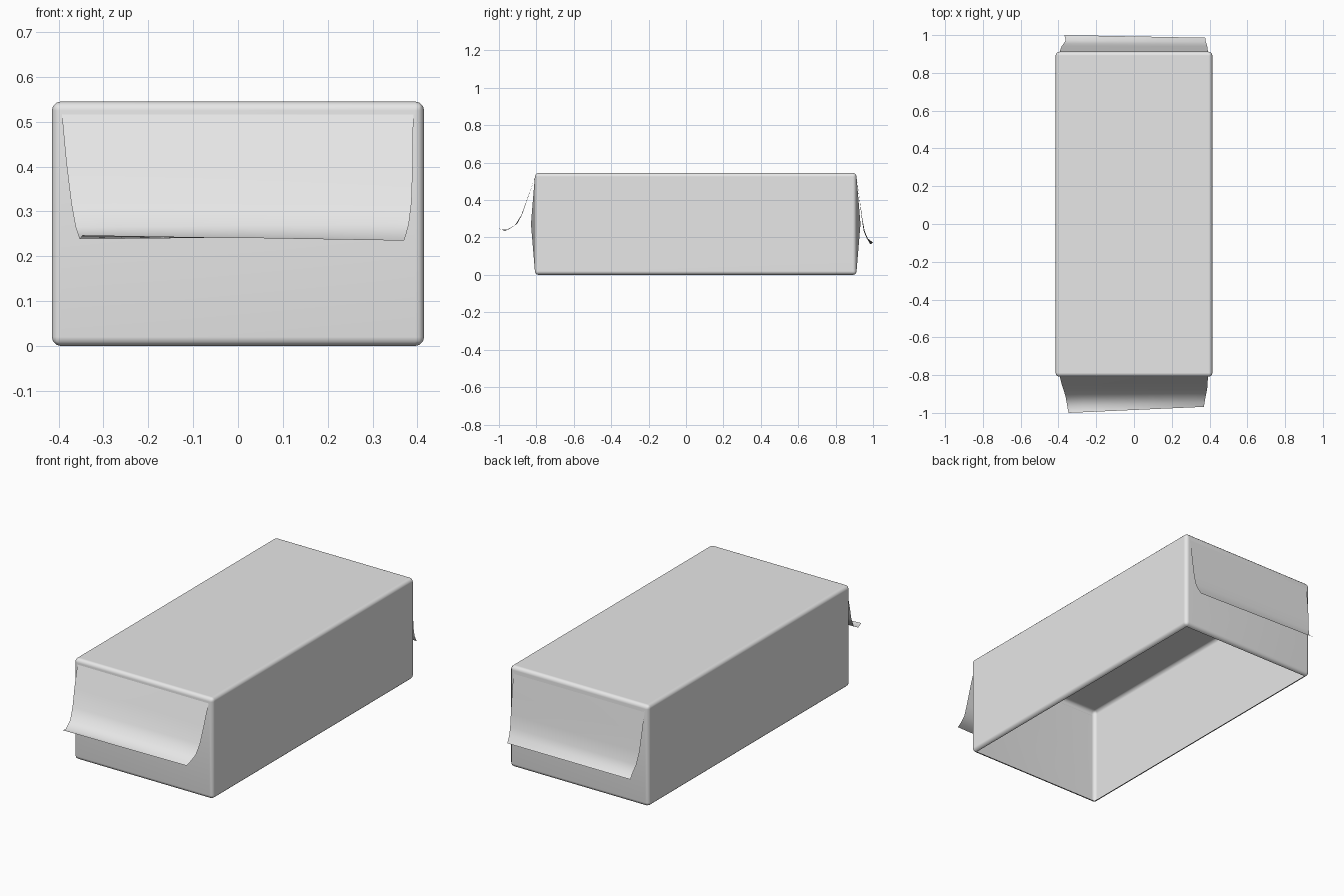
import bpy
import bmesh
from mathutils import Vector

cube = bpy.data.objects.get("Cube")
if cube:
    bpy.data.objects.remove(cube, do_unlink=True)

# Single plain grey material
grey = bpy.data.materials.new("plain grey")
grey.use_nodes = True
colour = (0.8, 0.8, 0.8, 1)
grey.diffuse_color = colour
grey.node_tree.nodes["Principled BSDF"].inputs["Base Color"].default_value = colour

HALF_WIDTH, HEIGHT = 0.415, 0.545
FRONT, BACK = -0.808, 0.912


def add_object(name, bm):
    bmesh.ops.recalc_face_normals(bm, faces=bm.faces)
    mesh = bpy.data.meshes.new(name)
    bm.to_mesh(mesh)
    bm.free()
    mesh.materials.append(grey)
    obj = bpy.data.objects.new(name, mesh)
    bpy.context.collection.objects.link(obj)
    bpy.ops.object.select_all(action='DESELECT')
    obj.select_set(True)
    bpy.context.view_layer.objects.active = obj
    bpy.ops.object.shade_smooth_by_angle(angle=1.0)
    return obj


def fold_end(bm, direction):
    """Swap a flat end for four shallow folds meeting at a level ridge."""
    face = max(bm.faces, key=lambda f: f.calc_area() * f.normal.y * direction)
    corners = list(face.verts)
    y = face.calc_center_median().y + direction * 0.021
    bm.faces.remove(face)
    ridge = {s: bm.verts.new((s * 0.225, y, HEIGHT / 2)) for s in (-1, 1)}
    for i, a in enumerate(corners):
        b = corners[(i + 1) % len(corners)]
        ra, rb = (ridge[1 if v.co.x > 0 else -1] for v in (a, b))
        bm.faces.new((a, b, ra) if ra is rb else (a, b, rb, ra))


# Rounded carton, open underneath with a narrow turned-in rim
bm = bmesh.new()
bmesh.ops.create_cube(bm, size=1)
for v in bm.verts:
    v.co = Vector((v.co.x * 2 * HALF_WIDTH,
                   FRONT + (v.co.y + 0.5) * (BACK - FRONT),
                   (v.co.z + 0.5) * HEIGHT))
bmesh.ops.bevel(bm, geom=bm.edges[:], offset=0.02, segments=3,
                profile=0.5, affect='EDGES')
bm.normal_update()
fold_end(bm, -1)
fold_end(bm, 1)
bottom = max(bm.faces, key=lambda f: -f.normal.z * f.calc_area())
bmesh.ops.delete(bm, geom=[bottom], context='FACES')
carton = add_object("carton", bm)
carton.modifiers.new("flat panels", 'WEIGHTED_NORMAL')


def add_flap(name, left_edge, right_edge, columns=8):
    """Loft a thin curled sheet between two side edges."""
    bm = bmesh.new()
    rows = [[bm.verts.new(Vector(a).lerp(Vector(b), i / columns))
             for i in range(columns + 1)]
            for a, b in zip(left_edge, right_edge)]
    for upper, lower in zip(rows, rows[1:]):
        for i in range(columns):
            bm.faces.new((upper[i], upper[i + 1], lower[i + 1], lower[i]))
    return add_object(name, bm)


# Front flap, curling well outward
add_flap("front_flap",
         [(-0.393, -0.808, 0.518), (-0.383, -0.848, 0.41), (-0.372, -0.88, 0.32),
          (-0.362, -0.915, 0.265), (-0.353, -0.965, 0.238), (-0.347, -1.0, 0.247)],
         [(0.391, -0.808, 0.518), (0.39, -0.846, 0.41), (0.387, -0.877, 0.32),
          (0.381, -0.903, 0.272), (0.374, -0.942, 0.246), (0.37, -0.968, 0.235)])

# Back flap, hanging closer with a small kick at its lower edge
add_flap("back_flap",
         [(-0.393, 0.912, 0.518), (-0.388, 0.929, 0.40), (-0.382, 0.943, 0.30),
          (-0.372, 0.955, 0.235), (-0.362, 0.972, 0.195), (-0.368, 1.0, 0.172)],
         [(0.391, 0.912, 0.518), (0.39, 0.928, 0.40), (0.388, 0.94, 0.30),
          (0.385, 0.95, 0.235), (0.38, 0.965, 0.198), (0.377, 0.986, 0.163)])
